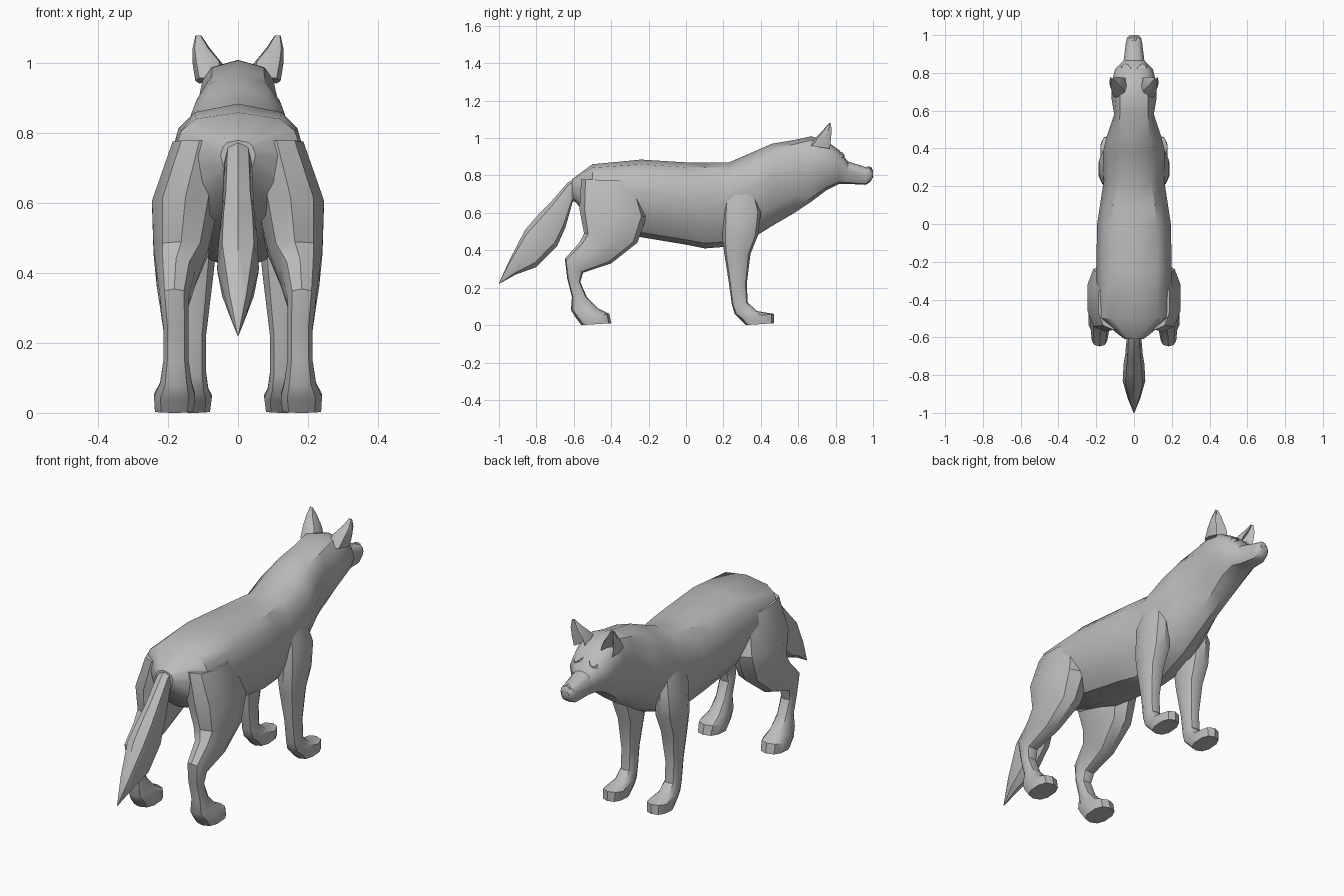
import bpy, bmesh, math

if "Cube" in bpy.data.objects:
    bpy.data.objects.remove(bpy.data.objects["Cube"])

fur = bpy.data.materials.new("grey fur")
fur.use_nodes = True
COLOUR = (0.5, 0.5, 0.5, 1)
fur.diffuse_color = COLOUR
fur.node_tree.nodes["Principled BSDF"].inputs["Base Color"].default_value = COLOUR


def skin(name, rings, mirror=False, angle=35):
    """Bridge equal rings of points into a closed tube."""
    bm = bmesh.new()
    loops = [[bm.verts.new(p) for p in ring] for ring in rings]
    n = len(loops[0])
    for a, b in zip(loops, loops[1:]):
        for i in range(n):
            j = (i + 1) % n
            bm.faces.new((a[i], a[j], b[j], b[i]))
    bm.faces.new(loops[0])
    bm.faces.new(loops[-1])
    bmesh.ops.remove_doubles(bm, verts=bm.verts, dist=0.0005)
    bmesh.ops.recalc_face_normals(bm, faces=bm.faces)
    mesh = bpy.data.meshes.new(name)
    bm.to_mesh(mesh)
    bm.free()
    mesh.materials.append(fur)
    ob = bpy.data.objects.new(name, mesh)
    bpy.context.collection.objects.link(ob)
    if mirror:
        ob.modifiers.new("Mirror", "MIRROR").use_mirror_merge = False
    bpy.ops.object.select_all(action="DESELECT")
    ob.select_set(True)
    bpy.context.view_layer.objects.active = ob
    bpy.ops.object.shade_smooth_by_angle(angle=math.radians(angle))
    return ob


def trunk_ring(y, top, bottom, w_top, w_mid, w_low):
    """Symmetric section: ridge, shoulder edge, flank, belly edge, keel."""
    h = top - bottom
    half = [(w_top, top - 0.06 * h), (w_top * 0.4 + w_mid * 0.6, top - 0.17 * h),
            (w_mid, top - 0.42 * h), (w_mid * 0.6 + w_low * 0.4, bottom + 0.24 * h),
            (w_low, bottom + 0.06 * h)]
    right = [(x, y, z) for x, z in half]
    left = [(-x, y, z) for x, z in reversed(half)]
    return [(0, y, top)] + right + [(0, y, bottom)] + left


def limb_ring(front, back, inner, outer, sides=10, cup=None):
    """Rounded section spanning two side-profile points and two x limits."""
    ring = []
    for i in range(sides):
        a = 2 * math.pi * i / sides
        c, s = math.cos(a), math.sin(a)
        c = math.copysign(abs(c) ** 0.8, c)
        s = math.copysign(abs(s) ** 0.8, s)
        if cup is not None and i == 0:
            c = cup
        t = (1 - c) / 2
        ring.append(((inner + outer) / 2 + s * (outer - inner) / 2,
                     front[0] + (back[0] - front[0]) * t,
                     front[1] + (back[1] - front[1]) * t))
    return ring


# Torso, neck, head and muzzle in one skin
trunk = [
    (-.61, .78, .68, .03, .05, .03),
    (-.50, .86, .55, .12, .19, .10),
    (-.24, .885, .47, .125, .20, .10),
    (0, .87, .43, .12, .195, .09),
    (.10, .87, .41, .11, .18, .08),
    (.23, .87, .42, .09, .16, .08),
    (.38, .935, .48, .085, .165, .07),
    (.46, .97, .53, .08, .145, .06),
    (.58, .99, .60, .075, .105, .05),
    (.67, 1.01, .66, .075, .12, .055),
    (.75, .985, .72, .07, .118, .06),
    (.82, .935, .755, .06, .10, .055),
    (.865, .875, .755, .032, .055, .04),
    (.96, .845, .75, .027, .043, .03),
    (.985, .84, .765, .025, .038, .025),
    (1.0, .82, .79, .014, .022, .014)]
skin("body_and_head", [trunk_ring(*s) for s in trunk])

# Hind legs, thigh to paw
hind = [
    ((-.27, .77), (-.56, .78), .03, .19),
    ((-.21, .58), (-.57, .62), .05, .25),
    ((-.26, .44), (-.545, .49), .08, .245),
    ((-.40, .33), (-.57, .44), .12, .235),
    ((-.55, .28), (-.648, .355), .14, .225),
    ((-.565, .23), (-.635, .25), .14, .215),
    ((-.53, .15), (-.61, .15), .14, .215),
    ((-.47, .09), (-.615, .08), .13, .225),
    ((-.41, .06), (-.59, .04), .12, .243),
    ((-.40, .01), (-.56, 0), .125, .24)]
skin("hind_legs", [limb_ring(*s) for s in hind], mirror=True)

# Front legs, shoulder to paw
fore = [
    ((.36, .76), (.22, .78), .07, .14),
    ((.40, .60), (.20, .62), .07, .187),
    ((.385, .48), (.195, .46), .06, .19),
    ((.345, .38), (.205, .38), .07, .18),
    ((.325, .22), (.23, .22), .09, .165),
    ((.33, .12), (.245, .11), .09, .165),
    ((.38, .075), (.26, .06), .083, .17),
    ((.47, .06), (.285, .035), .073, .18),
    ((.47, .01), (.32, 0), .078, .178)]
skin("front_legs", [limb_ring(*s) for s in fore], mirror=True)

# Tail, drooping backward to a point
tail = [
    ((-.55, .80), (-.56, .67), .03),
    ((-.63, .765), (-.605, .66), .04),
    ((-.73, .65), (-.645, .52), .046),
    ((-.79, .59), (-.69, .42), .055),
    ((-.86, .51), (-.80, .31), .06),
    ((-.94, .355), (-.91, .27), .033),
    ((-1.0, .225), (-1.0, .22), .002)]
skin("tail", [limb_ring(top, low, -w, w, 8) for top, low, w in tail])

# Ears, hollow at the front
ears = [
    ((.785, .94), (.66, .96), .03, .122),
    ((.785, .99), (.70, 1.01), .045, .13),
    ((.785, 1.04), (.735, 1.045), .08, .13),
    ((.775, 1.08), (.765, 1.08), .105, .122)]
skin("ears", [limb_ring(*s, sides=8, cup=-.2) for s in ears], mirror=True)

# Brow ridges above the eyes
brow = [
    ((.835, .925), (.79, .93), .015, .03),
    ((.85, .905), (.80, .925), .025, .065),
    ((.825, .875), (.79, .88), .07, .09)]
skin("brows", [limb_ring(*s, sides=6) for s in brow], mirror=True)

# Nose pad
nose = [
    ((.97, .85), (.97, .80), .012),
    ((.99, .845), (.99, .80), .022),
    ((1.0, .825), (1.0, .805), .012)]
skin("nose", [limb_ring(top, low, -w, w, 8) for top, low, w in nose])
